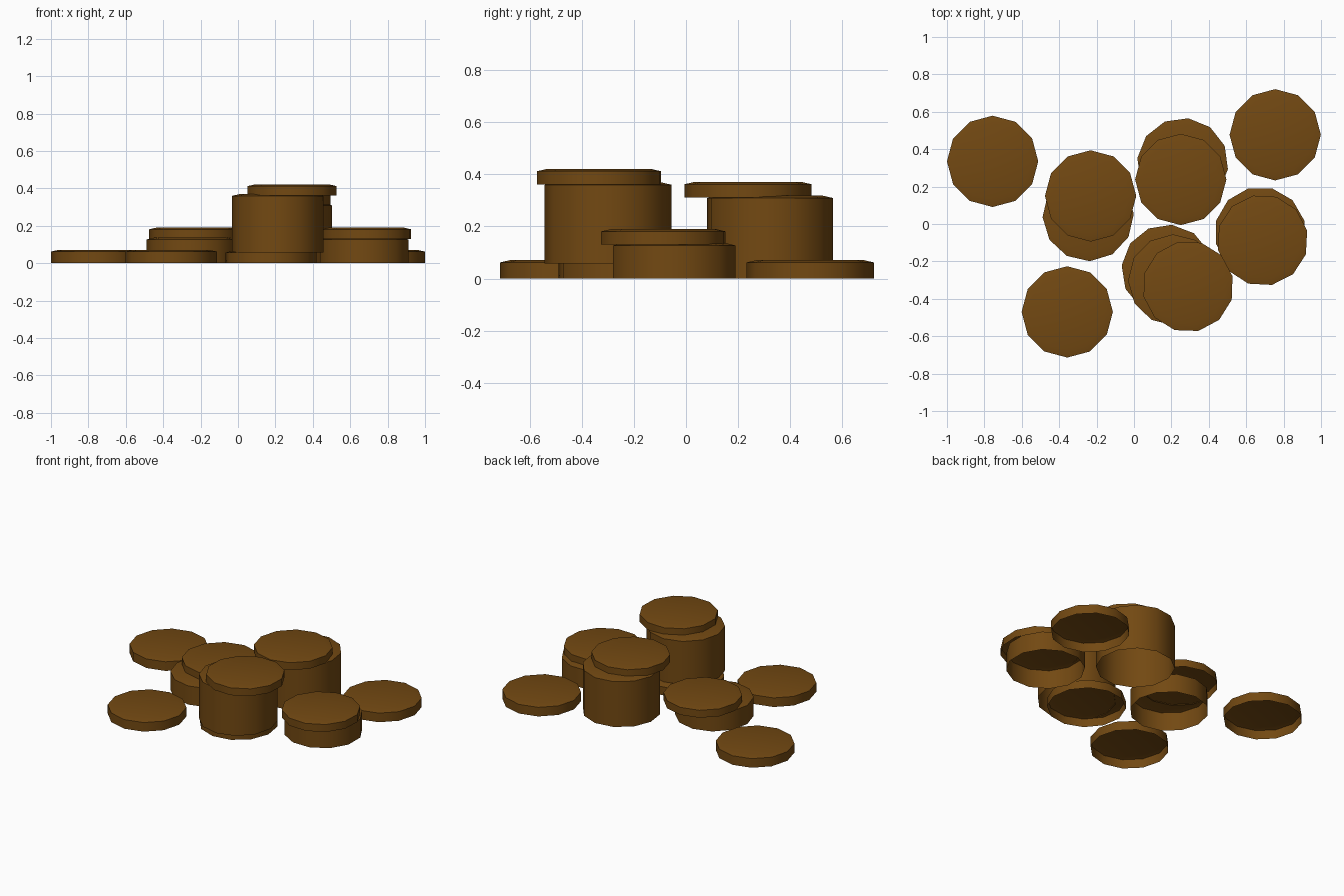
import bpy, bmesh, math

if "Cube" in bpy.data.objects:
    bpy.data.objects.remove(bpy.data.objects["Cube"])

gold = bpy.data.materials.new("dark_gold")
gold.diffuse_color = (0.17, 0.066, 0.006, 1)
gold.use_nodes = True
gold.node_tree.nodes["Principled BSDF"].inputs["Base Color"].default_value = gold.diffuse_color

R = 0.244        # coin radius
RIM = 0.205      # radius of the slightly raised top face
SIDES = 12


def coin(name, x, y, z0, z1, turn=0):
    """Twelve-sided coin or coin column, shallow bevelled top, open underside."""
    bm = bmesh.new()
    rings = []
    for r, z in ((R, z0), (R, z1 - 0.009), (RIM, z1)):
        ring = []
        for i in range(SIDES):
            a = math.radians(turn) + math.tau * i / SIDES
            ring.append(bm.verts.new((x + r * math.cos(a), y + r * math.sin(a), z)))
        rings.append(ring)
    for lo, hi in zip(rings, rings[1:]):
        for i in range(SIDES):
            j = (i + 1) % SIDES
            bm.faces.new((lo[i], lo[j], hi[j], hi[i]))
    bm.faces.new(rings[-1])
    me = bpy.data.meshes.new(name)
    bm.to_mesh(me)
    bm.free()
    me.materials.append(gold)
    ob = bpy.data.objects.new(name, me)
    bpy.context.collection.objects.link(ob)
    bpy.ops.object.select_all(action='DESELECT')
    ob.select_set(True)
    bpy.context.view_layer.objects.active = ob
    bpy.ops.object.shade_smooth_by_angle(angle=math.radians(35))


# Loose coins lying on the ground
coin("loose_coin_left", -0.756, 0.335, 0, 0.071)
coin("loose_coin_front", -0.357, -0.47, 0, 0.071)
coin("loose_coin_right", 0.755, 0.477, 0, 0.071)

# Low stack, centre left
coin("left_stack_base", -0.245, 0.045, 0, 0.136, 2)
coin("left_stack_top_coin", -0.232, 0.15, 0.13, 0.19)

# Low stack, right
coin("right_stack_base", 0.675, -0.045, 0, 0.136, 15)
coin("right_stack_top_coin", 0.687, -0.087, 0.13, 0.19, 12)

# Tall stack, back
coin("back_stack_column", 0.26, 0.323, 0, 0.318, -7)
coin("back_stack_top_coin", 0.25, 0.238, 0.311, 0.371)

# Tall stack, front
coin("front_stack_bottom_coin", 0.177, -0.247, 0, 0.066, -6)
coin("front_stack_column", 0.212, -0.299, 0.058, 0.369, 1)
coin("front_stack_top_coin", 0.289, -0.334, 0.362, 0.421, 13)
